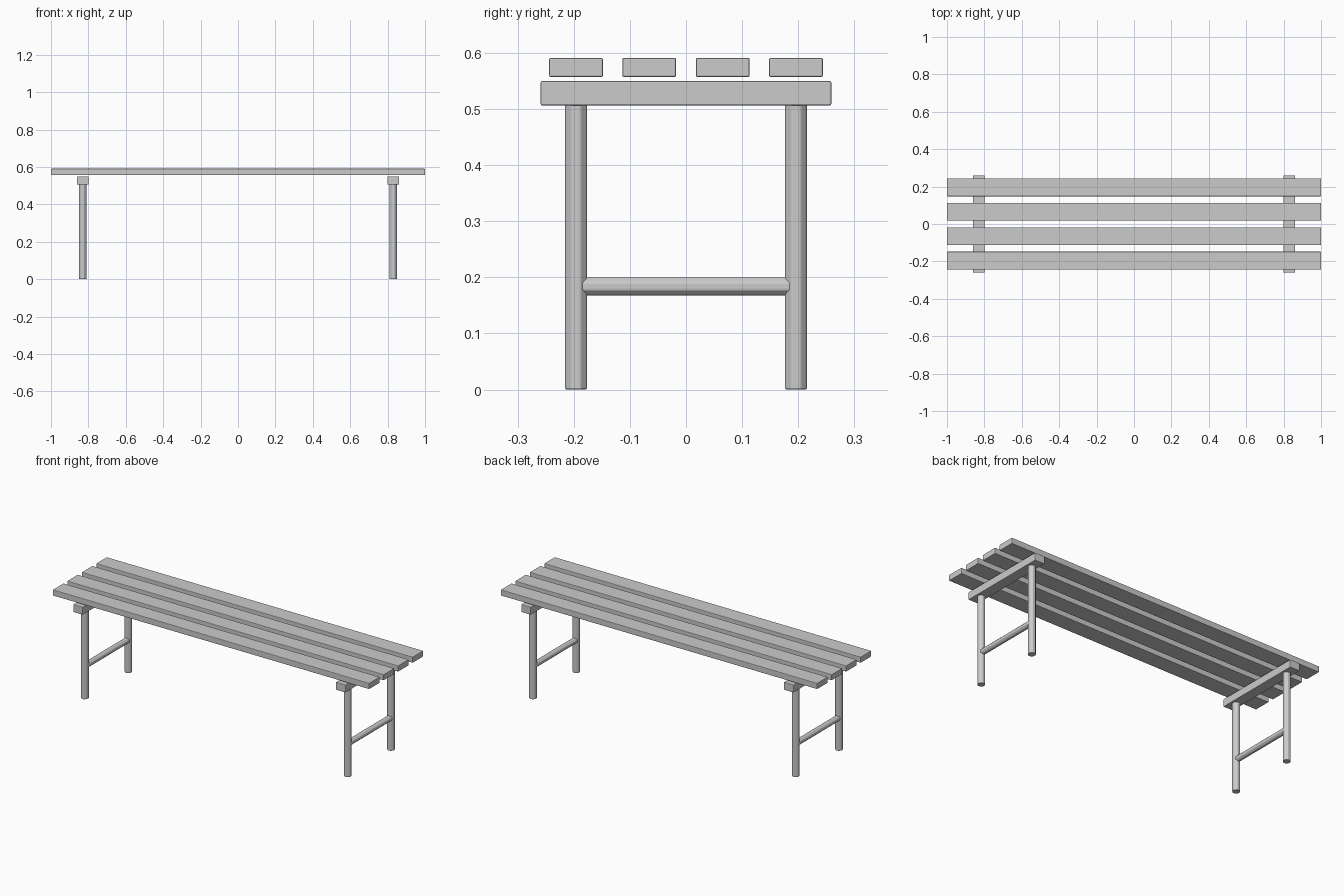
import bpy
from math import pi, cos

if "Cube" in bpy.data.objects:
    bpy.data.objects.remove(bpy.data.objects["Cube"])


def soften(obj, width):
    mod = obj.modifiers.new("soft_edges", 'BEVEL')
    mod.width = width
    mod.segments = 2
    mod.limit_method = 'ANGLE'
    mod.angle_limit = pi / 6


def box(name, center, size, bevel):
    bpy.ops.mesh.primitive_cube_add(size=1, location=center)
    obj = bpy.context.object
    obj.name = name
    obj.scale = size
    bpy.ops.object.transform_apply(location=False, rotation=False, scale=True)
    soften(obj, bevel)


def octagonal_bar(name, center, width, length, along_y=False):
    # flats face the axes, so width is measured flat to flat
    bpy.ops.mesh.primitive_cylinder_add(
        vertices=8, radius=width / 2 / cos(pi / 8), depth=length, location=center)
    obj = bpy.context.object
    obj.name = name
    obj.rotation_euler = (0, 0, pi / 8)
    bpy.ops.object.transform_apply(location=False, rotation=True, scale=False)
    if along_y:
        obj.rotation_euler = (pi / 2, 0, 0)
    soften(obj, 0.003)


# Seat slats
for i, y in enumerate((-0.196, -0.0655, 0.0655, 0.196)):
    box(f"seat_slat_{i + 1}", (0, y, 0.574), (2.0, 0.096, 0.034), 0.003)

# End frames: cross beam, two legs and a stretcher
for side, x in (("left", -0.83), ("right", 0.83)):
    box(f"{side}_beam", (x, 0, 0.528), (0.061, 0.518, 0.044), 0.003)
    for end, y in (("front", -0.196), ("back", 0.196)):
        octagonal_bar(f"{side}_{end}_leg", (x, y, 0.2545), 0.039, 0.509)
    octagonal_bar(f"{side}_stretcher", (x, 0, 0.184), 0.032, 0.384, along_y=True)
